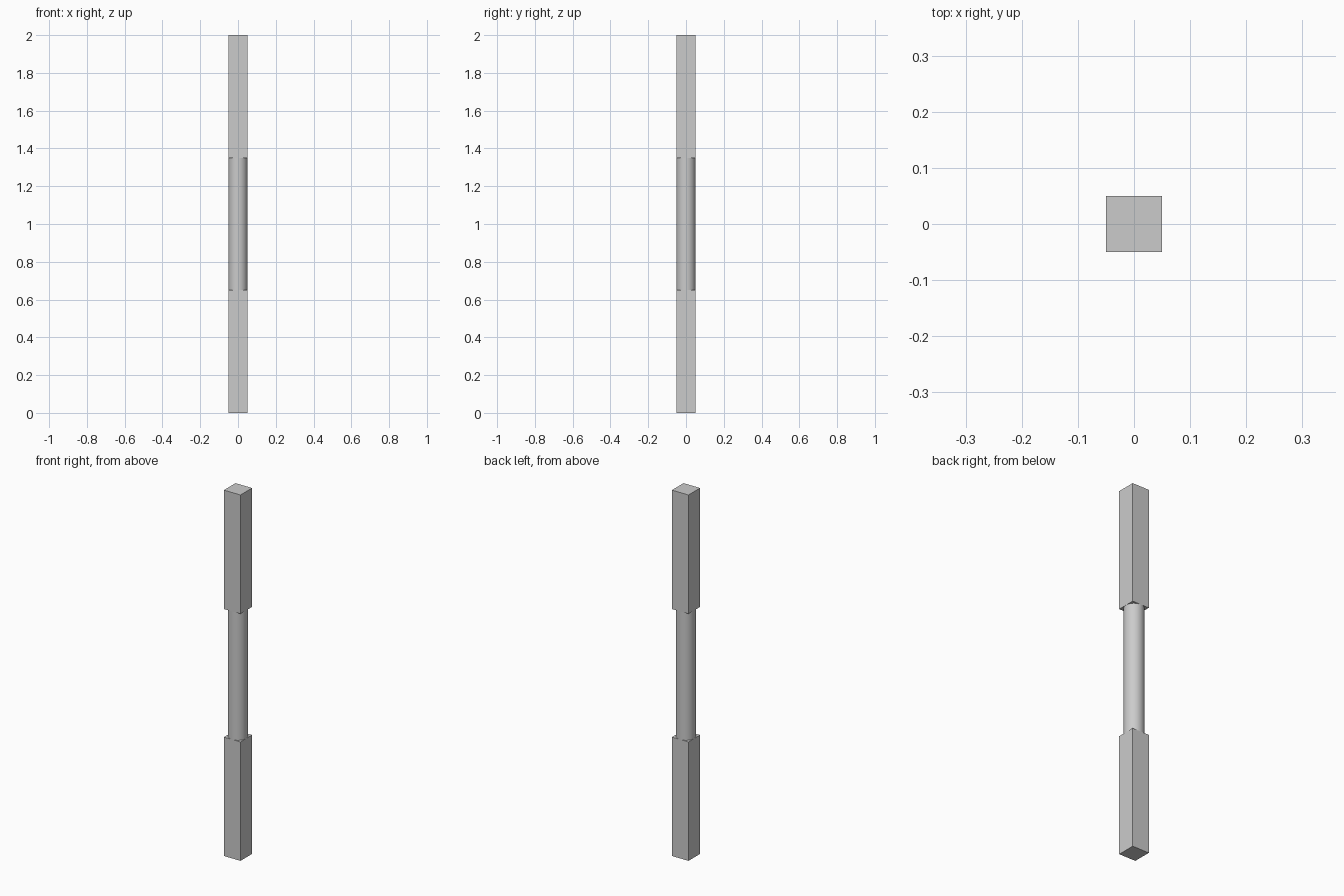
import bpy
import math

if "Cube" in bpy.data.objects:
    bpy.data.objects.remove(bpy.data.objects["Cube"])

WIDTH = 0.10       # square section
HEIGHT = 2.0
LOW, HIGH = 0.65, 1.35   # ends of the turned middle


def block(name, z0, z1):
    bpy.ops.mesh.primitive_cube_add(size=1, location=(0, 0, (z0 + z1) / 2))
    ob = bpy.context.object
    ob.name = name
    ob.scale = (WIDTH, WIDTH, z1 - z0)
    bpy.ops.object.transform_apply(location=False, rotation=False, scale=True)
    return ob


# Square ends of the post
block("lower_square_section", 0, LOW)
block("upper_square_section", HIGH, HEIGHT)

# Round turned middle, open-ended because the blocks close it
bpy.ops.mesh.primitive_cylinder_add(
    vertices=64, radius=WIDTH / 2, depth=HIGH - LOW,
    end_fill_type='NOTHING', location=(0, 0, (LOW + HIGH) / 2))
shaft = bpy.context.object
shaft.name = "round_middle_section"
bpy.ops.object.shade_smooth_by_angle(angle=math.radians(30))
